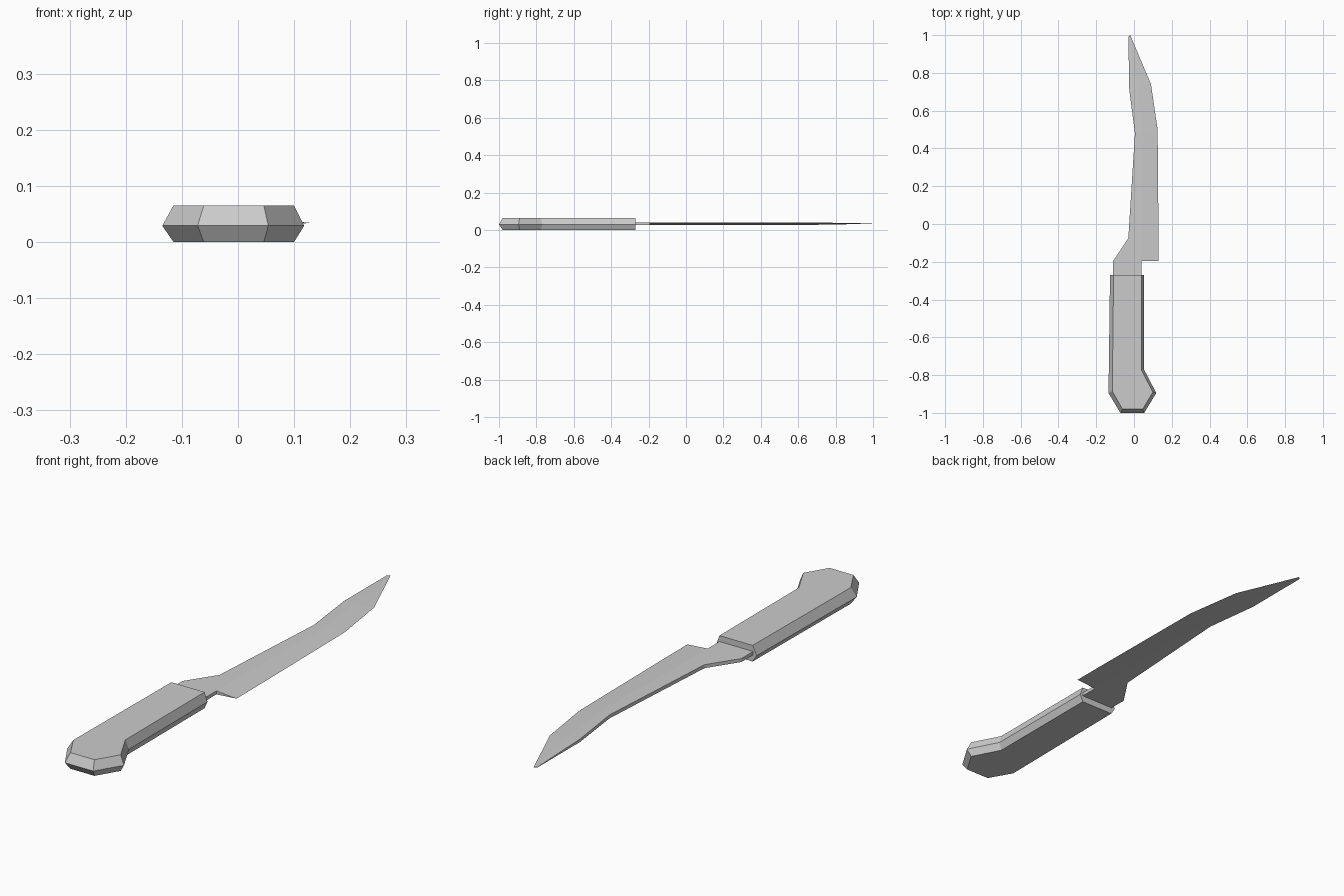
import bpy
import bmesh

cube = bpy.data.objects.get("Cube")
if cube:
    bpy.data.objects.remove(cube)

grey = bpy.data.materials.new("plain grey")
grey.use_nodes = True
grey.diffuse_color = (0.6, 0.6, 0.6, 1)
grey.node_tree.nodes["Principled BSDF"].inputs["Base Color"].default_value = (0.6, 0.6, 0.6, 1)


def loft(name, rings):
    """Skin a list of equal-length vertex rings and cap both ends."""
    bm = bmesh.new()
    loops = [[bm.verts.new(p) for p in ring] for ring in rings]
    n = len(loops[0])
    for a, b in zip(loops, loops[1:]):
        for i in range(n):
            j = (i + 1) % n
            bm.faces.new((a[i], a[j], b[j], b[i]))
    bm.faces.new(loops[0][::-1])
    bm.faces.new(loops[-1])
    bmesh.ops.remove_doubles(bm, verts=bm.verts, dist=0.0001)
    bmesh.ops.recalc_face_normals(bm, faces=bm.faces)
    mesh = bpy.data.meshes.new(name)
    bm.to_mesh(mesh)
    bm.free()
    mesh.materials.append(grey)
    obj = bpy.data.objects.new(name, mesh)
    bpy.context.collection.objects.link(obj)
    return obj


# Handle: wide waist outline between two narrower flat faces
waist = [(-.127, -.27), (-.135, -.895), (-.072, -1), (.054, -1),
         (.118, -.895), (.053, -.77), (.053, -.27)]
flat = [(-.108, -.27), (-.115, -.885), (-.061, -.98), (.046, -.98),
        (.1, -.89), (.04, -.775), (.04, -.27)]
loft("handle", [[(x, y, z) for x, y in outline]
                for outline, z in ((flat, 0), (waist, .029), (flat, .065))])

# Blade: thick spine, flat cheek, then a taper to the cutting edge
MID = .034
stations = [  # y at spine, spine x, cheek x, edge x, y at edge, half thickness
    (-.195, -.11, .04, .13, -.195, .007),
    (-.075, -.03, .04, .13, -.075, .007),
    (.48, .005, .05, .125, .5, .007),
    (.71, -.025, .02, .09, .74, .006),
    (.99, -.03, -.027, -.02, 1, .001),
]
rings = []
for ys, spine, cheek, edge, ye, h in stations:
    rings.append([(spine, ys, MID - h), (cheek, ys, MID - h), (edge, ye, MID),
                  (cheek, ys, MID + h), (spine, ys, MID + h)])
loft("blade", rings)

# Tang: plain bar joining the blade to the handle
loft("tang", [[(x, y, MID + h) for x, h in ((-.11, -.007), (.04, -.007), (.04, .007), (-.11, .007))]
              for y in (-.29, -.195)])
